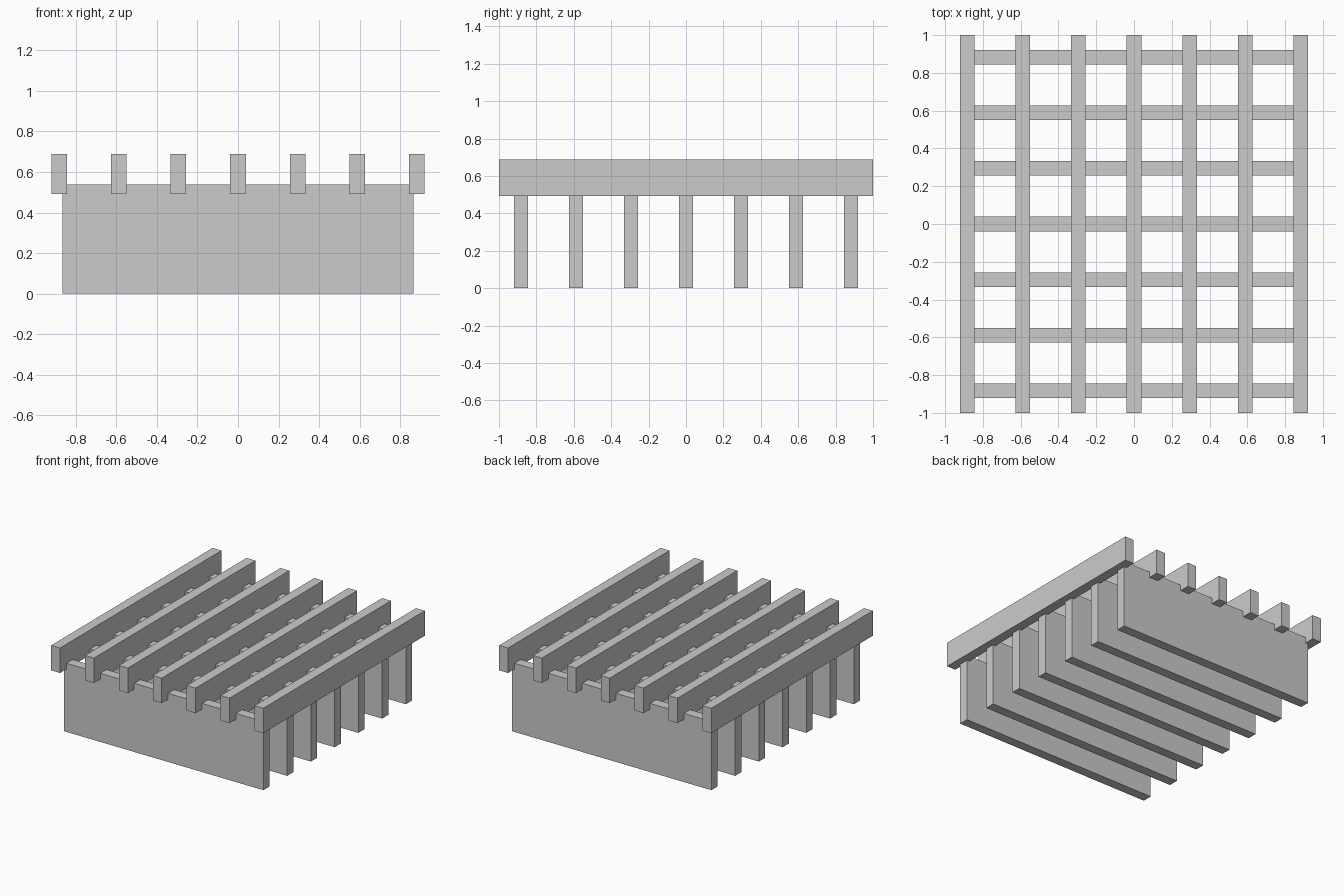
import bpy

if "Cube" in bpy.data.objects:
    bpy.data.objects.remove(bpy.data.objects["Cube"])

COUNT = 7
SPACING = 0.294
THICK = 0.077


def box(name, x, y, z):
    """Axis-aligned box from (min, max) ranges."""
    bpy.ops.mesh.primitive_cube_add(
        size=1, location=[(a + b) / 2 for a, b in (x, y, z)])
    ob = bpy.context.object
    ob.name = name
    ob.scale = [b - a for a, b in (x, y, z)]
    bpy.ops.object.transform_apply(location=False, rotation=False, scale=True)
    return ob


for i in range(COUNT):
    c = (i - (COUNT - 1) / 2) * SPACING
    span = (c - THICK / 2, c + THICK / 2)
    # Upright boards running left to right
    box(f"lower_board_{i + 1}", (-0.865, 0.865), span, (0, 0.538))
    # Slats running front to back, let into the board tops
    box(f"upper_slat_{i + 1}", span, (-1, 1), (0.492, 0.688))
